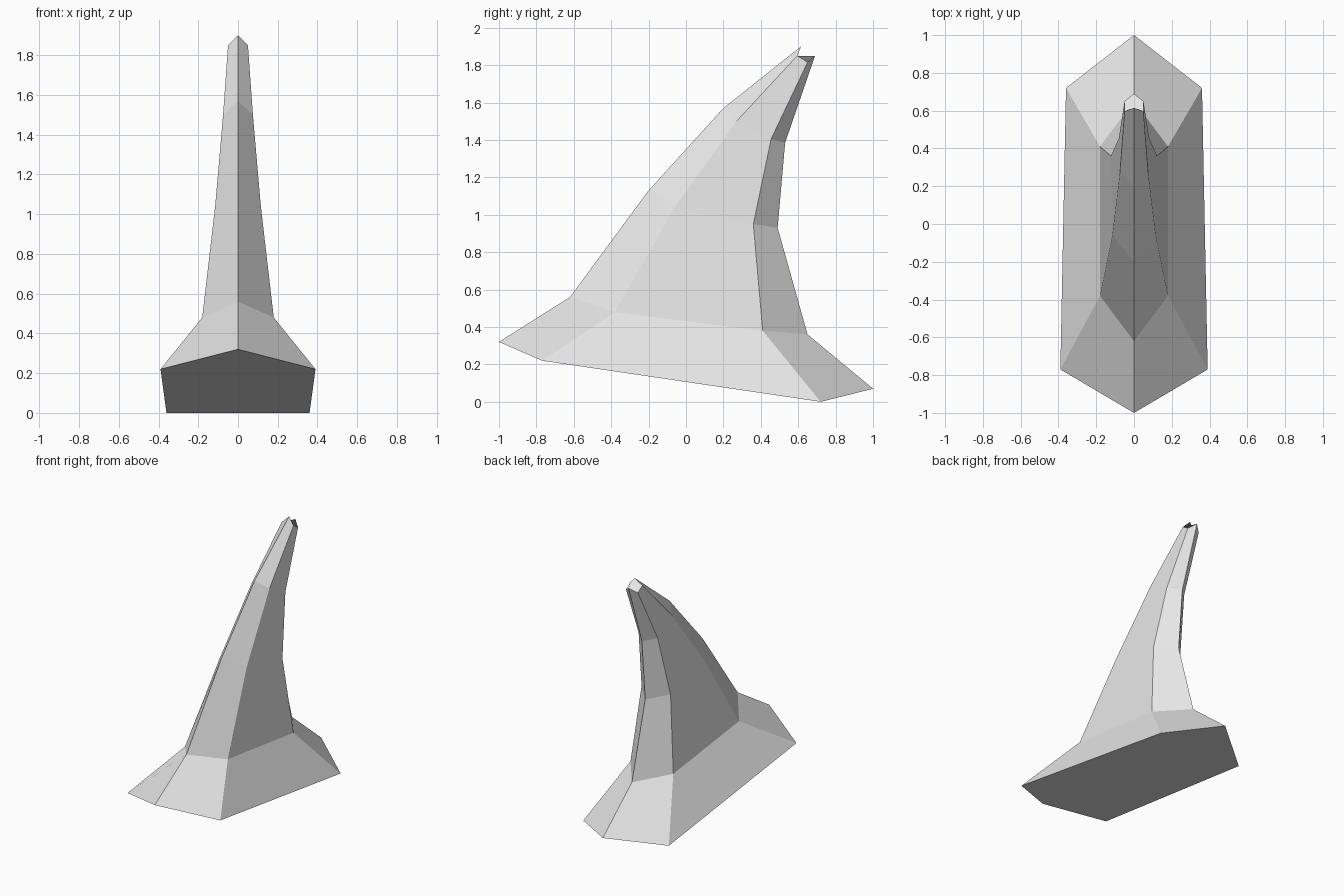
import bpy, bmesh

cube = bpy.data.objects.get("Cube")
if cube:
    bpy.data.objects.remove(cube, do_unlink=True)

# Pale grey material
grey = bpy.data.materials.new("pale grey")
grey.use_nodes = True
grey.diffuse_color = (0.8, 0.8, 0.8, 1)
grey.node_tree.nodes["Principled BSDF"].inputs["Base Color"].default_value = (0.8, 0.8, 0.8, 1)

# Half sections from base to tip: front ridge, front corner, back corner, back ridge
SECTIONS = [
    [(0, -1.00, 0.32), (0.39, -0.77, 0.22), (0.36, 0.72, 0.00), (0, 1.00, 0.07)],
    [(0, -0.62, 0.56), (0.18, -0.38, 0.48), (0.18, 0.41, 0.38), (0, 0.65, 0.36)],
    [(0, -0.20, 1.13), (0.115, -0.06, 1.04), (0.122, 0.36, 0.95), (0, 0.49, 0.93)],
    [(0, 0.20, 1.57), (0.075, 0.27, 1.50), (0.08, 0.455, 1.405), (0, 0.53, 1.385)],
    [(0, 0.615, 1.90), (0.05, 0.595, 1.85), (0.05, 0.65, 1.815), (0, 0.69, 1.85)],
]


def full_ring(bm, half):
    """Mirror a half section into a six-sided ring."""
    mirrored = [(-x, y, z) for x, y, z in half[2:0:-1]]
    return [bm.verts.new(p) for p in half + mirrored]


# Curved horn-shaped fin with flared foot, lofted through the sections
bm = bmesh.new()
rings = [full_ring(bm, s) for s in SECTIONS]
for low, high in zip(rings, rings[1:]):
    for i in range(6):
        j = (i + 1) % 6
        bm.faces.new((low[i], low[j], high[j], high[i]))

# Underside and tip caps
bm.faces.new(rings[0][::-1])
bm.faces.new(rings[-1])
bmesh.ops.recalc_face_normals(bm, faces=bm.faces)

mesh = bpy.data.meshes.new("curved_fin")
bm.to_mesh(mesh)
bm.free()
mesh.materials.append(grey)
fin = bpy.data.objects.new("curved_fin", mesh)
bpy.context.collection.objects.link(fin)
